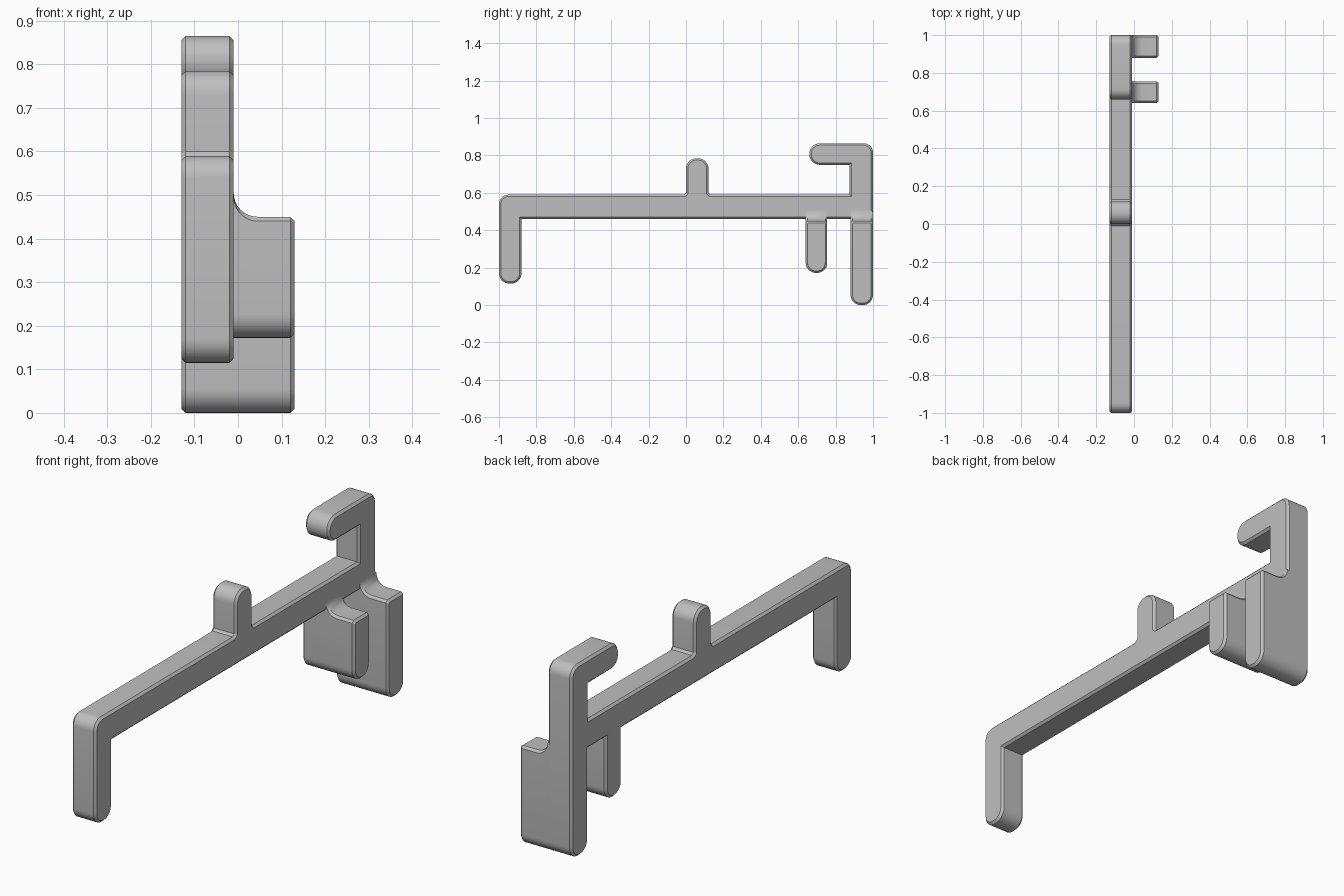
import bpy, bmesh, math
from mathutils import Vector

cube = bpy.data.objects.get("Cube")
if cube:
    bpy.data.objects.remove(cube, do_unlink=True)

CHAMFER = 0.01
X_RIGHT, X_MID, X_LEFT = -0.13, -0.01, 0.13

grey = bpy.data.materials.new("plain_grey")
grey.use_nodes = True
colour = (0.52, 0.52, 0.52, 1)
grey.diffuse_color = colour
grey.node_tree.nodes["Principled BSDF"].inputs["Base Color"].default_value = colour


def rounded(corners, steps=8):
    """Outline in (y, z) from corners (y, z, radius), counter-clockwise."""
    points = []
    for i, (y, z, r) in enumerate(corners):
        p = Vector((y, z))
        if r == 0:
            points.append(p)
            continue
        a = (Vector(corners[i - 1][:2]) - p).normalized()
        b = (Vector(corners[(i + 1) % len(corners)][:2]) - p).normalized()
        n = 1 if r <= CHAMFER else steps
        for k in range(n + 1):
            t = k / n * math.pi / 2
            points.append(p + a * r * (1 - math.sin(t)) + b * r * (1 - math.cos(t)))
    return points


def inset(points, d):
    """Move every edge of the outline inwards by d."""
    result = []
    for i, p in enumerate(points):
        e = (p - points[i - 1]).normalized()
        f = (points[(i + 1) % len(points)] - p).normalized()
        n1, n2 = Vector((-e.y, e.x)), Vector((-f.y, f.x))
        result.append(p + (n1 + n2) * d / (1 + n1.dot(n2)))
    return result


def loft(name, sections):
    """Skin a list of (x, outline) sections and cap both ends."""
    bm = bmesh.new()
    loops = [[bm.verts.new((x, p.x, p.y)) for p in pts] for x, pts in sections]
    for a, b in zip(loops, loops[1:]):
        for i in range(len(a)):
            bm.faces.new((a[i - 1], a[i], b[i], b[i - 1]))
    bm.faces.new(loops[0][::-1])
    bm.faces.new(loops[-1])
    bmesh.ops.recalc_face_normals(bm, faces=bm.faces)
    mesh = bpy.data.meshes.new(name)
    bm.to_mesh(mesh)
    bm.free()
    mesh.materials.append(grey)
    obj = bpy.data.objects.new(name, mesh)
    bpy.context.collection.objects.link(obj)
    bpy.ops.object.select_all(action='DESELECT')
    obj.select_set(True)
    bpy.context.view_layer.objects.active = obj
    bpy.ops.object.shade_smooth_by_angle(angle=math.radians(30))


# Flat frame: front leg, long bar, peg, hook and rear leg in one outline
frame = rounded([
    (-1, 0.115, 0.055), (-0.88, 0.115, 0.055), (-0.88, 0.46, 0),
    (0.88, 0.46, 0), (0.88, 0, 0.055), (1, 0, 0.055),
    (1, 0.865, 0.05), (0.66, 0.865, 0.055), (0.66, 0.75, 0.055),
    (0.875, 0.75, 0), (0.875, 0.59, 0),
    (0.13, 0.59, 0), (0.12, 0.6, 0), (0.12, 0.785, 0.055),
    (0, 0.785, 0.055), (0, 0.6, 0), (-0.01, 0.59, 0),
    (-1, 0.59, 0.05),
])
small = inset(frame, CHAMFER)
loft("frame", [(X_RIGHT, small), (X_RIGHT + CHAMFER, frame),
               (X_MID - CHAMFER, frame), (X_MID, small)])


def tab_section(y0, y1, z0, top):
    return rounded([(y0, z0, 0.055), (y1, z0, 0.055),
                    (y1, top, CHAMFER), (y0, top, CHAMFER)])


def side_tab(name, y0, y1, z0, start):
    """Tab reaching left from the frame, with a hollow fillet on its top."""
    r, top = 0.055, 0.45
    profile = [(X_MID - CHAMFER, top + r)]
    for k in range(9):
        t = k / 8 * math.pi / 2
        profile.append((X_MID + r * (1 - math.cos(t)), top + r * (1 - math.sin(t))))
    profile.append((X_LEFT - CHAMFER, top))
    sections = [(x, tab_section(y0, y1, z0, h)) for x, h in profile]
    sections.append((X_LEFT, inset(sections[-1][1], CHAMFER)))
    # A free-standing tab also runs under the bar to the right face
    if start < X_MID - CHAMFER:
        under = tab_section(y0, y1, z0, 0.48)
        sections[:0] = [(start, inset(under, CHAMFER)), (start + CHAMFER, under),
                        (X_MID - 2 * CHAMFER, under)]
    loft(name, sections)


side_tab("rear_tab", 0.88, 1, 0, X_MID - CHAMFER)
side_tab("middle_tab", 0.64, 0.755, 0.172, X_RIGHT)
